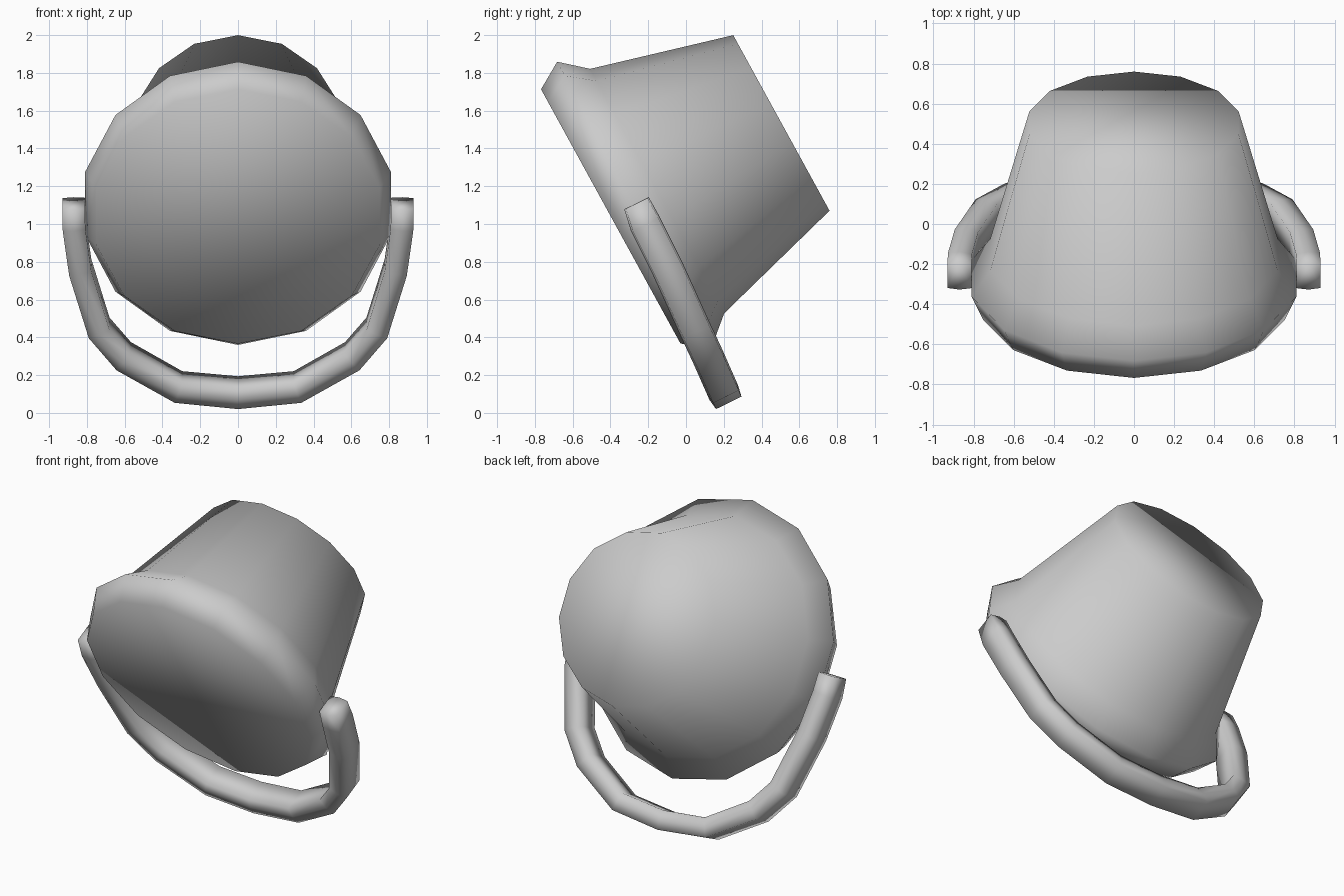
import bpy, bmesh, math
from mathutils import Vector

if "Cube" in bpy.data.objects:
    bpy.data.objects.remove(bpy.data.objects["Cube"])


def skin(name, rings):
    """Bridge equal-sized vertex rings, cap both ends, shade smooth."""
    bm = bmesh.new()
    loops = [[bm.verts.new(p) for p in ring] for ring in rings]
    n = len(loops[0])
    for a, b in zip(loops, loops[1:]):
        for i in range(n):
            j = (i + 1) % n
            bm.faces.new((a[i], a[j], b[j], b[i]))
    bm.faces.new(loops[0])
    bm.faces.new(loops[-1])
    bmesh.ops.recalc_face_normals(bm, faces=bm.faces)
    for f in bm.faces:
        f.smooth = True
    me = bpy.data.meshes.new(name)
    bm.to_mesh(me)
    bm.free()
    ob = bpy.data.objects.new(name, me)
    bpy.context.collection.objects.link(ob)
    return ob


# Bucket: tilted tapered body with a flared rim, closed mouth
base = Vector((0, 0.505, 1.535))
axis = Vector((0, -0.877, -0.481)).normalized()
up = Vector((0, -0.481, 0.877)).normalized()
side = Vector((1, 0, 0))
SIDES = 14
profile = [  # distance along axis, height radius, width radius
    (0.0, 0.53, 0.535), (0.75, 0.738, 0.735),
    (0.885, 0.855, 0.83), (1.03, 0.768, 0.77)]
rings = []
for t, r, w in profile:
    ring = []
    for i in range(SIDES):
        a = 2 * math.pi * i / SIDES
        ring.append(base + axis * t + up * r * math.cos(a) + side * w * math.sin(a))
    rings.append(ring)
skin("bucket", rings)

# Handle: flattened tube swept along a mirrored hanging arc
half = [(0.87, -0.262, 1.11), (0.868, -0.215, 1.0), (0.835, -0.1, 0.77),
        (0.735, 0.045, 0.45), (0.605, 0.115, 0.30), (0.315, 0.187, 0.137)]
path = [Vector(p) for p in half] + [Vector((0, 0.2, 0.107))]
path += [Vector((-x, y, z)) for x, y, z in reversed(half)]
section = [(0.06, 0.075), (0, 0.085), (-0.06, 0.075),
           (-0.06, -0.075), (0, -0.085), (0.06, -0.075)]
normal = Vector((0, 0.9, 0.44)).normalized()
rings = []
last = len(path) - 1
for k, p in enumerate(path):
    tangent = (path[min(k + 1, last)] - path[max(k - 1, 0)]).normalized()
    radial = tangent.cross(normal).normalized()
    width = 0.85 if k in (0, last) else 1.0
    rings.append([p + radial * u + normal * v * width for u, v in section])
skin("handle", rings)
